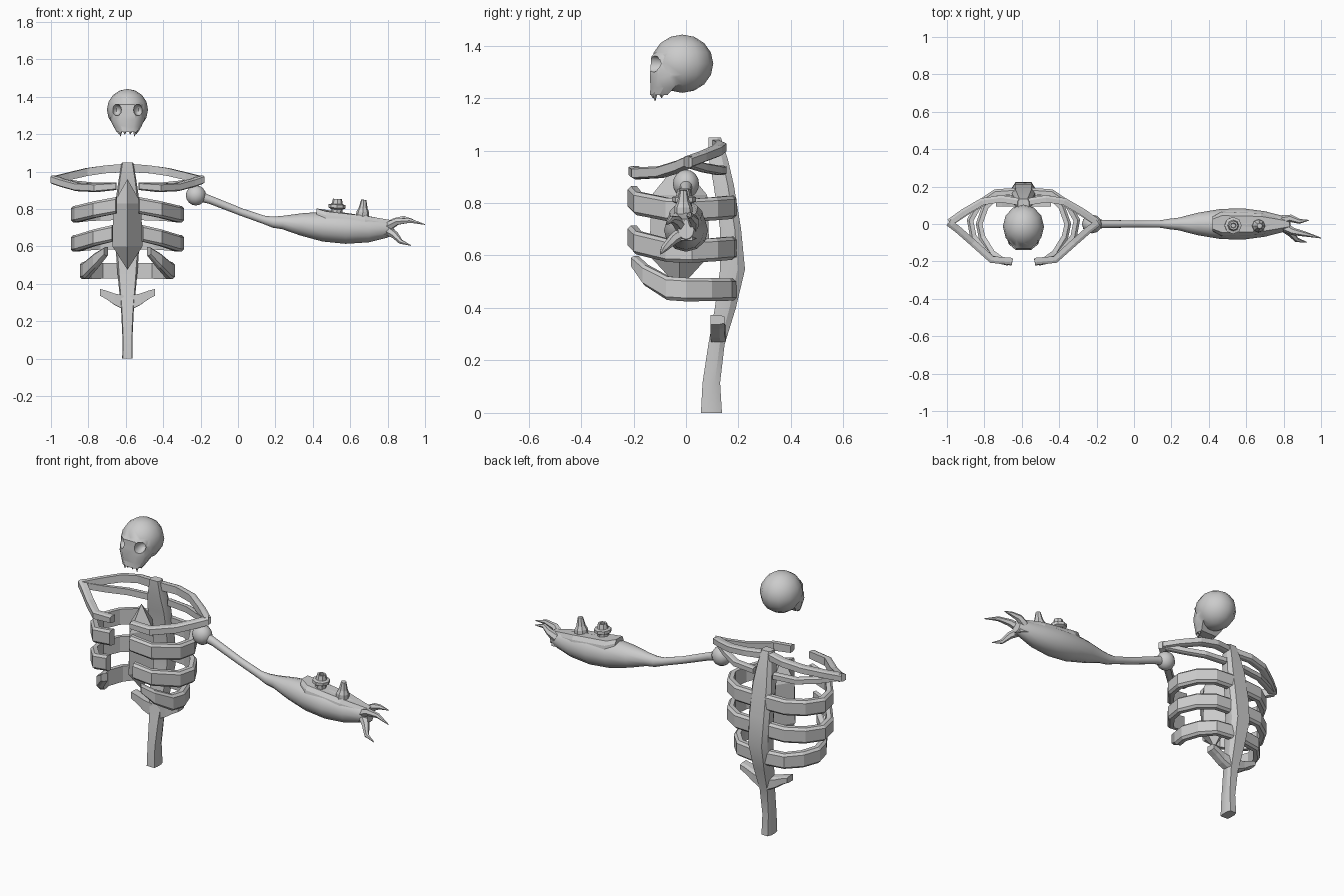
import bpy, bmesh, math
from mathutils import Vector

if "Cube" in bpy.data.objects:
    bpy.data.objects.remove(bpy.data.objects["Cube"])

CX = -0.591  # body centre line


def smooth_by_angle(ob, angle):
    bpy.ops.object.select_all(action='DESELECT')
    ob.select_set(True)
    bpy.context.view_layer.objects.active = ob
    bpy.ops.object.shade_smooth_by_angle(angle=math.radians(angle))


def finish(name, bm, smooth=None):
    bmesh.ops.remove_doubles(bm, verts=bm.verts, dist=1e-5)
    bmesh.ops.recalc_face_normals(bm, faces=bm.faces)
    me = bpy.data.meshes.new(name)
    bm.to_mesh(me)
    bm.free()
    ob = bpy.data.objects.new(name, me)
    bpy.context.collection.objects.link(ob)
    if smooth:
        smooth_by_angle(ob, smooth)
    return ob


def loft(name, rings, smooth=None):
    bm = bmesh.new()
    vs = [[bm.verts.new(p) for p in r] for r in rings]
    n = len(rings[0])
    for a, b in zip(vs, vs[1:]):
        for i in range(n):
            j = (i + 1) % n
            bm.faces.new((a[i], a[j], b[j], b[i]))
    bm.faces.new(vs[0])
    bm.faces.new(vs[-1])
    return finish(name, bm, smooth)


def band(name, path, thick, side):
    """Upright bevelled strip; path holds (offset, y, z, height)."""
    pts = [Vector((CX + side * p[0], p[1], p[2])) for p in path]
    rings = []
    for i, p in enumerate(pts):
        t = pts[min(i + 1, len(pts) - 1)] - pts[max(i - 1, 0)]
        out = Vector((t.y, -t.x, 0)).normalized() * -side * thick / 2
        up = Vector((0, 0, path[i][3] / 2))
        rings.append([p + out * a + up * b for a, b in
                      ((-1, -1), (.3, -1), (1, -.72), (1, .72), (.3, 1), (-1, 1))])
    return loft(name, rings)


def tube(name, path, n=12, smooth=40):
    """Round tube; path holds (x, y, z, radius_across, radius_up)."""
    pts = [Vector(p[:3]) for p in path]
    rings = []
    for i, p in enumerate(pts):
        t = (pts[min(i + 1, len(pts) - 1)] - pts[max(i - 1, 0)]).normalized()
        s = Vector((0, 0, 1)).cross(t).normalized()
        u = t.cross(s)
        rings.append([p + s * path[i][3] * math.cos(a) + u * path[i][4] * math.sin(a)
                      for a in (2 * math.pi * k / n for k in range(n))])
    return loft(name, rings, smooth)


def lathe(name, base, tilt, profile, n=8):
    """Turned stud; profile holds (radius, height)."""
    rings = [[Vector((r * math.cos(2 * math.pi * k / n), r * math.sin(2 * math.pi * k / n), h))
              for k in range(n)] for r, h in profile]
    ob = loft(name, rings)
    ob.location = base
    ob.rotation_euler = (0, tilt, 0)
    return ob


def ball(name, loc, scale, seg=12, smooth=60):
    bm = bmesh.new()
    bmesh.ops.create_uvsphere(bm, u_segments=seg, v_segments=max(6, seg * 2 // 3), radius=1)
    for v in bm.verts:
        v.co = Vector((v.co[i] * scale[i] + loc[i] for i in range(3)))
    return finish(name, bm, smooth)


# Spine: (z, half width, front y, back y)
spine = [(0, .028, .057, .137), (.115, .027, .063, .13), (.26, .034, .085, .147),
         (.4, .048, .11, .19), (.547, .06, .13, .225), (.7, .064, .13, .21),
         (.87, .06, .105, .182), (.965, .046, .088, .16), (1.05, .03, .085, .133)]
loft("spine", [[Vector((CX + a * w, f + (b - f) * t, z)) for a, t in
     ((-.85, 0), (.85, 0), (1, .25), (1, .7), (.7, 1), (-.7, 1), (-1, .7), (-1, .25))]
     for z, w, f, b in spine], 25)

# Breastbone crystal inside the cage
core = [(.96, 0), (.83, .92), (.6, 1), (.475, 0)]
loft("breastbone", [[Vector((CX + .08 * k * a, -.025 + .115 * k * b, z))
     for a, b in ((1, 0), (0, 1), (-1, 0), (0, -1))] for z, k in core])

# Ribs and shoulder frame, both sides
plan = [(.04, .175), (.15, .168), (.235, .11), (.285, .02), (.268, -.07), (.175, -.185), (.06, -.205)]
drop = [.785, .783, .778, .772, .775, .798, .82]
for side, tag in ((-1, "right"), (1, "left")):
    for i in range(2):
        band(f"rib_{i + 1}_{tag}", [(x + .02 * i * (k == 6), y, z - .15 * i - .006 * i * (k < 5), .088)
             for k, ((x, y), z) in enumerate(zip(plan, drop))], .036, side)
    band(f"rib_3_{tag}", [(.04, .175, .47, .085), (.14, .16, .47, .085), (.205, .09, .47, .088),
         (.237, 0, .47, .09), (.222, -.07, .475, .09), (.17, -.155, .525, .078),
         (.115, -.195, .575, .045)], .036, side)
    band(f"floating_rib_{tag}", [(.02, .125, .3, .075), (.07, .12, .318, .06),
         (.115, .12, .342, .045), (.148, .12, .355, .035)], .055, side)
    band(f"shoulder_back_{tag}", [(.0, .115, 1.02, .045), (.12, .135, 1.012, .042), (.22, .12, .998, .042),
         (.32, .062, .975, .04), (.395, .008, .955, .042)], .038, side)
    band(f"shoulder_lower_{tag}", [(.06, .14, .925, .035), (.19, .125, .925, .035), (.29, .07, .935, .035),
         (.39, .005, .955, .035)], .03, side)
    band(f"collar_bone_{tag}", [(.4, .008, .957, .045), (.35, -.03, .94, .045), (.27, -.1, .918, .045),
         (.17, -.19, .913, .045), (.06, -.2, .922, .04)], .038, side)

# Skull: cranium joined with face block, sockets cut out
skull = ball("skull", (CX, -.014, 1.331), (.11, .118, .111))
face = loft("face_helper", [[Vector((CX + a * w, f + (b - f) * t, z)) for a, t in
     ((-.45, 0), (.45, 0), (.85, .22), (1, .55), (.9, 1), (-.9, 1), (-1, .55), (-.85, .22))]
     for z, w, f, b in ((1.4, .05, -.085, .0), (1.36, .086, -.132, .0), (1.28, .093, -.138, .0),
                        (1.24, .074, -.135, -.045), (1.212, .058, -.138, -.07))])
helpers = [(face, 'UNION')]
for s in (-1, 1):
    eye = ball("socket_helper", (CX + s * .058, -.13, 1.33), (.027, .06, .032), 10)
    helpers.append((eye, 'DIFFERENCE'))
for ob, op in helpers:
    m = skull.modifiers.new(op.lower(), 'BOOLEAN')
    m.operation, m.object, m.solver = op, ob, 'EXACT'
bpy.context.view_layer.update()
done = bpy.data.meshes.new_from_object(skull.evaluated_get(bpy.context.evaluated_depsgraph_get()))
skull.modifiers.clear()
skull.data = done
smooth_by_angle(skull, 45)
for ob, op in helpers:
    bpy.data.objects.remove(ob, do_unlink=True)

# Upper teeth
for s in (-1, 1):
    for x, y, tip in ((.015, -.125, 1.198), (.038, -.118, 1.188), (.047, -.093, 1.2)):
        lathe("tooth", (CX + s * x, y, 0), 0, [(.01, 1.222), (.009, 1.212), (.001, tip)], 5)

# Arm: shoulder joint, upper bone and swollen forearm
ball("shoulder_joint", (-.225, 0, .873), (.054, .05, .054))
tube("arm", [(-.21, 0, .868, .026, .028), (-.15, 0, .85, .021, .022), (.02, 0, .783, .019, .02),
     (.14, 0, .742, .02, .022), (.19, 0, .73, .028, .03), (.24, 0, .728, .034, .036),
     (.34, 0, .718, .06, .06), (.46, 0, .706, .08, .08), (.58, 0, .696, .084, .082),
     (.7, 0, .692, .068, .07), (.79, 0, .695, .045, .05), (.835, 0, .698, .03, .036)])

# Armour plate lying along the top of the forearm
loft("forearm_plate", [[Vector((x, y * k, z + h - .12 * (x - .43) - (.02 if x > .75 else 0)))
     for x, y, z in ((.42, -.035, .76), (.47, -.06, .75), (.68, -.054, .752), (.83, -.02, .765),
                     (.83, .02, .765), (.68, .054, .752), (.47, .06, .75), (.42, .035, .76))]
     for h, k in ((-.04, 1.25), (.022, 1.05), (.042, .75))])

# Studs on the plate
lathe("hollow_stud", (.527, -.008, .77), .06, [(.03, 0), (.03, .028), (.046, .036), (.046, .053),
      (.03, .057), (.024, .084), (.014, .084), (.012, .06)])
lathe("spike_stud", (.665, -.01, .755), .08, [(.036, 0), (.034, .03), (.024, .05), (.014, .094), (.003, .095)])

# Curved claws
for i, pts in enumerate((((.8, .022, .71), (.84, .03, .735), (.885, .014, .752), (.935, .02, .745)),
                         ((.8, -.015, .705), (.85, -.04, .733), (.92, -.055, .738), (1.0, -.075, .717)),
                         ((.8, -.015, .685), (.84, -.05, .66), (.87, -.085, .625), (.925, -.098, .605)))):
    tube(f"claw_{i + 1}", [(*p, r, r) for p, r in zip(pts, (.026, .02, .013, .002))], 6, 40)
